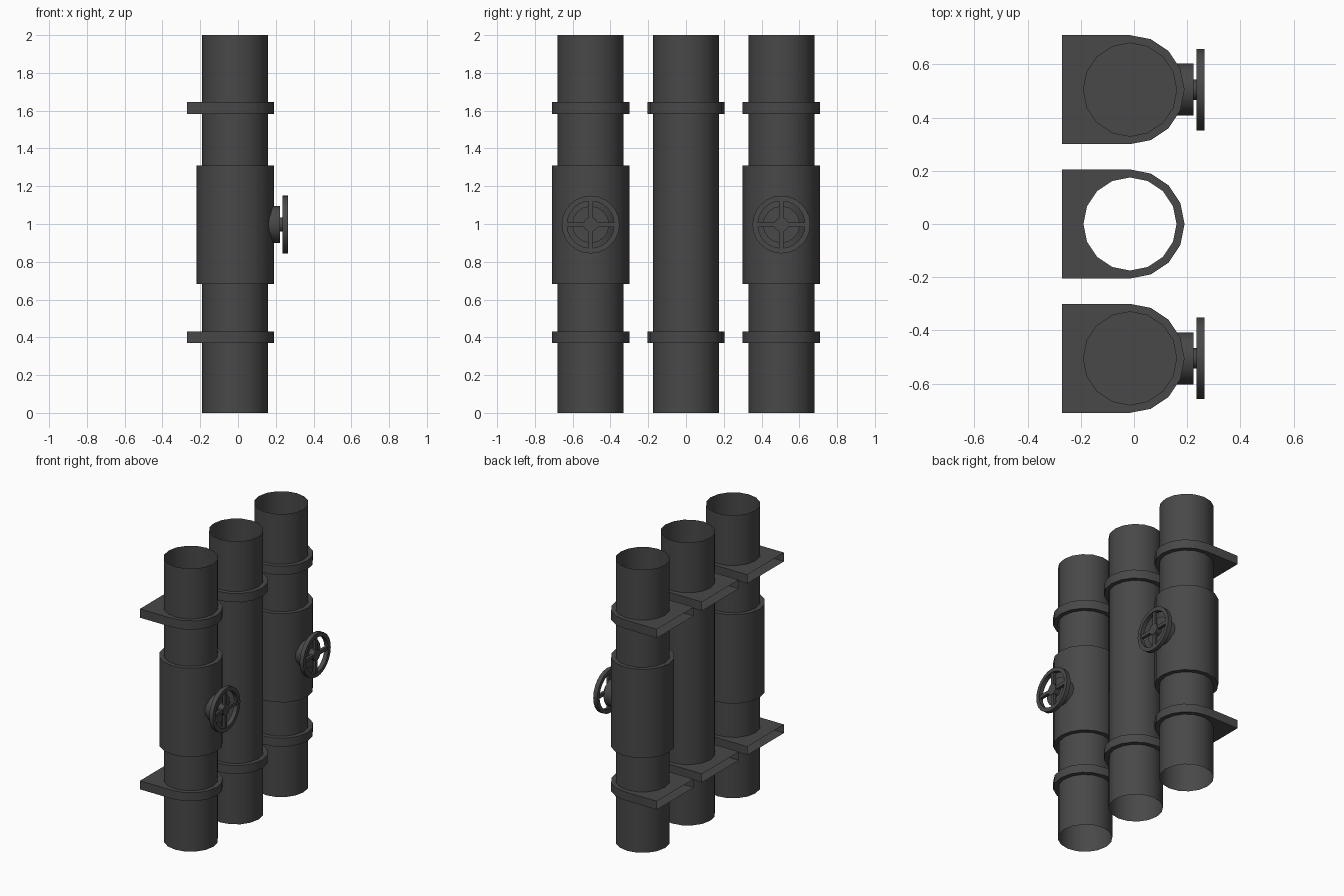
import bpy, bmesh, math
from mathutils import Matrix

if "Cube" in bpy.data.objects:
    bpy.data.objects.remove(bpy.data.objects["Cube"])

CX = -0.015          # pipe axis in x
R, RB = 0.175, 0.205  # pipe radius, sleeve / bracket radius
ZV = 0.997           # valve height

mat = bpy.data.materials.new("dark grey iron")
mat.diffuse_color = (0.065, 0.065, 0.065, 1)
mat.use_nodes = True
mat.node_tree.nodes["Principled BSDF"].inputs["Base Color"].default_value = mat.diffuse_color


def finish(name, bm):
    bmesh.ops.recalc_face_normals(bm, faces=bm.faces[:])
    me = bpy.data.meshes.new(name)
    bm.to_mesh(me)
    bm.free()
    me.materials.append(mat)
    ob = bpy.data.objects.new(name, me)
    bpy.context.collection.objects.link(ob)
    bpy.ops.object.select_all(action='DESELECT')
    ob.select_set(True)
    bpy.context.view_layer.objects.active = ob
    bpy.ops.object.shade_smooth_by_angle(angle=math.radians(30))
    return ob


def add_cyl(bm, r, h, matrix, seg=16, caps=True):
    bmesh.ops.create_cone(bm, cap_ends=caps, segments=seg, radius1=r, radius2=r,
                          depth=h, matrix=matrix)


def x_axis(x0, x1, y):
    """Placement of a cylinder lying along x."""
    return Matrix.Translation(((x0 + x1) / 2, y, ZV)) @ Matrix.Rotation(math.pi / 2, 4, 'Y')


def upright(name, r, z0, z1, y, caps):
    bm = bmesh.new()
    add_cyl(bm, r, z1 - z0, Matrix.Translation((CX, y, (z0 + z1) / 2)), caps=caps)
    finish(name, bm)


def bracket(name, y, z0, z1):
    """Wall bracket: rounded front, square open back, hole for the pipe."""
    bm = bmesh.new()
    rims = []
    for z in (z0, z1):
        def ring(r, a0, a1):
            return [bm.verts.new((CX + r * math.cos(k * math.pi / 8),
                                  y + r * math.sin(k * math.pi / 8), z))
                    for k in range(a0, a1)]
        hole = ring(R, -4, 12)
        arc = ring(RB, -4, 5)
        c0 = bm.verts.new((-0.27, y - RB, z))
        c1 = bm.verts.new((-0.27, y + RB, z))
        for i in range(8):
            bm.faces.new((hole[i], arc[i], arc[i + 1], hole[i + 1]))
        bm.faces.new([c0, arc[0], hole[0]] + hole[:7:-1] + [arc[8], c1])
        rims.append([c0] + arc + [c1])
    lo, hi = rims
    for i in range(len(lo) - 1):
        bm.faces.new((lo[i], lo[i + 1], hi[i + 1], hi[i]))
    finish(name, bm)


def handwheel(name, y):
    bm = bmesh.new()
    x0, x1, ro, ri, n = 0.235, 0.265, 0.153, 0.125, 24
    # rim with a rectangular section
    loops = []
    for k in range(n):
        a = 2 * math.pi * k / n
        loops.append([bm.verts.new((x, y + r * math.cos(a), ZV + r * math.sin(a)))
                      for x, r in ((x0, ri), (x1, ri), (x1, ro), (x0, ro))])
    for k in range(n):
        a, b = loops[k], loops[(k + 1) % n]
        for j in range(4):
            bm.faces.new((a[j], a[(j + 1) % 4], b[(j + 1) % 4], b[j]))
    # spokes
    for k in range(4):
        m = (Matrix.Translation((0.25, y, ZV)) @ Matrix.Rotation(k * math.pi / 2, 4, 'X')
             @ Matrix.Translation((0, 0.079, 0)) @ Matrix.Diagonal((0.02, 0.098, 0.024, 1)))
        bmesh.ops.create_cube(bm, size=1, matrix=m)
    # hub and stem
    add_cyl(bm, 0.038, 0.045, x_axis(0.218, 0.263, y))
    finish(name, bm)


for label, y in (("front", -0.505), ("middle", 0.0), ("back", 0.505)):
    upright(label + "_pipe", R, 0, 2, y, False)
    bracket(label + "_lower_bracket", y, 0.37, 0.43)
    bracket(label + "_upper_bracket", y, 1.583, 1.645)
    if label != "middle":
        upright(label + "_valve_body", RB, 0.683, 1.31, y, True)
        bm = bmesh.new()
        add_cyl(bm, 0.098, 0.065, x_axis(0.158, 0.223, y))
        finish(label + "_valve_bonnet", bm)
        handwheel(label + "_handwheel", y)
